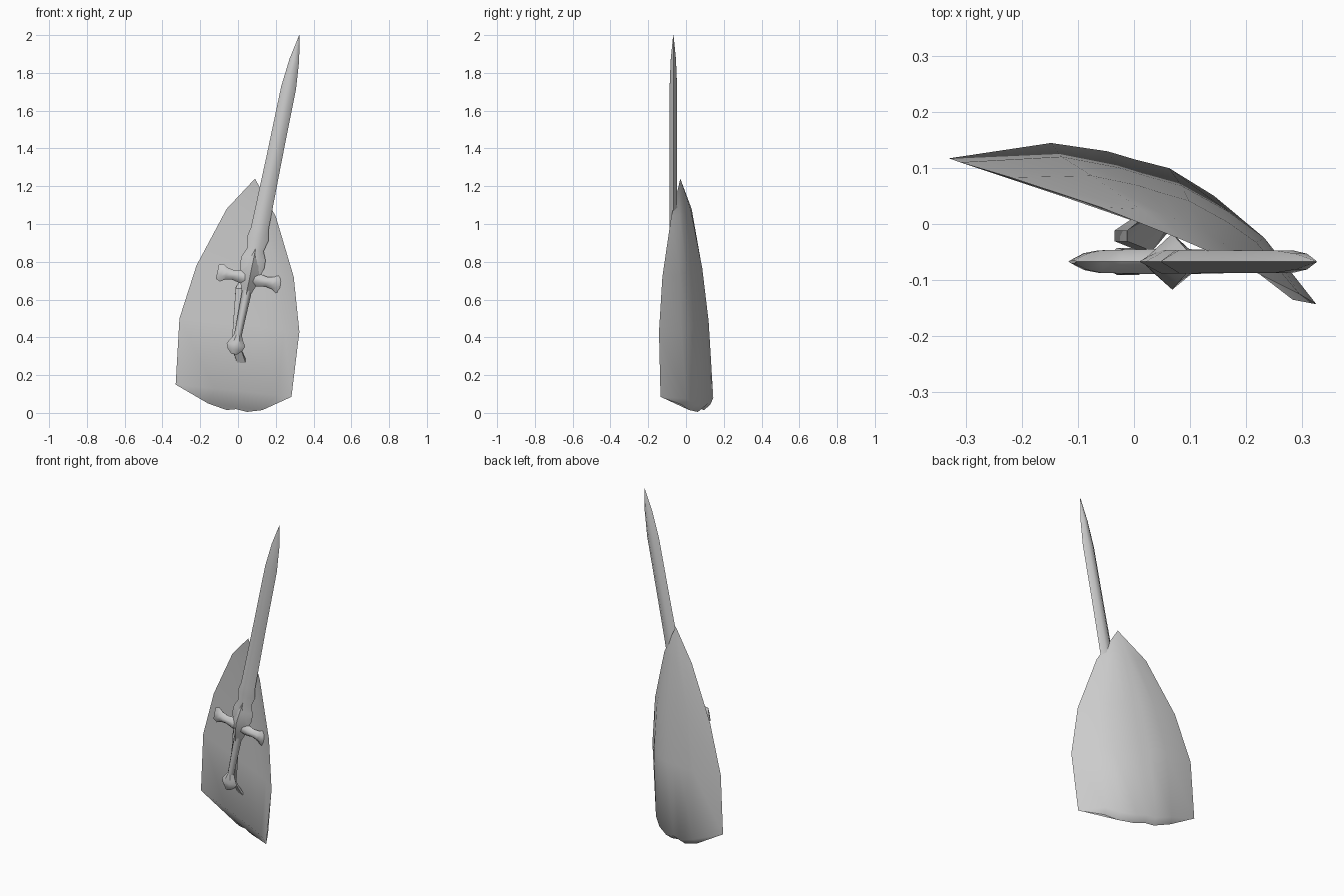
import bpy, bmesh, math
from mathutils import Vector as V

if "Cube" in bpy.data.objects:
    bpy.data.objects.remove(bpy.data.objects["Cube"])


def loft(name, rings, angle):
    """Skin a list of equal-length rings, cap both ends, smooth by angle."""
    bm = bmesh.new()
    rows = [[bm.verts.new(p) for p in r] for r in rings]
    n = len(rows[0])
    for a, b in zip(rows, rows[1:]):
        for i in range(n):
            j = (i + 1) % n
            bm.faces.new((a[i], a[j], b[j], b[i]))
    bm.faces.new(rows[0])
    bm.faces.new(rows[-1])
    bmesh.ops.remove_doubles(bm, verts=bm.verts, dist=0.0005)
    bmesh.ops.recalc_face_normals(bm, faces=bm.faces)
    mesh = bpy.data.meshes.new(name)
    bm.to_mesh(mesh)
    bm.free()
    ob = bpy.data.objects.new(name, mesh)
    bpy.context.collection.objects.link(ob)
    bpy.ops.object.select_all(action='DESELECT')
    ob.select_set(True)
    bpy.context.view_layer.objects.active = ob
    bpy.ops.object.shade_smooth_by_angle(angle=math.radians(angle))
    return ob


# Shield: each row runs left edge -> bulged back -> right edge -> hollow front;
# the last number is how strongly that row bulges
back = V((0.37, 0.93, 0)).normalized()
section = [(0, 0), (.24, .142), (.39, .179), (.47, .187), (.56, .2),
           (.70, .177), (.81, .141), (1, 0), (.86, -.038), (.65, -.04), (.33, -.022)]
low = ((-.33, .117, .15), (.283, -.135, .085))
edges = [(*low, .7), (*low, 1),
         ((-.31, .11, .50), (.325, -.143, .43), .78),
         ((-.22, .083, .78), (.295, -.125, .72), .72),
         ((-.06, .03, 1.08), (.20, -.078, 1.04), .6),
         ((.09, -.03, 1.24), (.09, -.03, 1.24), 1)]
bottom_z = [.05, .015, .02, .005, .015, .045]
rings = []
for left, right, bulge in edges:
    a, b = V(left), V(right)
    width = (b - a).length
    rings.append([a.lerp(b, f) + back * width * (h * bulge if h > 0 else -h)
                  for f, h in section])
# Lower rim curls under
for row, lift in ((0, 0), (1, .03)):
    for p, z in zip(rings[row][1:7], bottom_z):
        p.z = z + lift
loft("shield", rings, 58)

# Shield handle: flat strap bent back into the hollow at both ends
across = V((.93, -.37, 0))
path = [(.06, .02, .76), (.01, -.03, .66), (-.012, -.03, .35), (.018, .0, .275)]
strap = []
for k, p in enumerate(path):
    t = V((0, 0, .5)) if k in (0, 3) else V((0, 1, .25 if k == 1 else -.25))
    off = t.normalized() * .01
    side = across * .024
    c = V(p)
    strap.append([c - side - off, c + side - off, c + side + off, c - side + off])
loft("shield_handle", strap, 30)

# Sword frame: axis runs from pommel to tip, guard direction is perpendicular
origin = V((-.012, -.067, .355))
axis = V((.337, 0, 1.645)).normalized()
perp = V((axis.z, 0, -axis.x))
depth = V((0, 1, 0))
HEX = [(1, 0), (.4, 1), (-.4, 1), (-1, 0), (-.4, -1), (.4, -1)]
DIAMOND = [(1, 0), (0, 1), (-1, 0), (0, -1)]


def sword_part(name, stations, shape, angle, centre=origin, along=axis, wide=perp):
    loft(name, [[centre + along * s + wide * w * x + depth * t * y for x, y in shape]
                for s, w, t in stations], angle)


sword_part("blade", [(.36, .046, .021), (.43, .066, .021), (.475, .064, .021),
                     (.52, .044, .021), (.577, .058, .021), (.63, .047, .021),
                     (1.016, .042, .02), (1.393, .04, .02), (1.546, .026, .014),
                     (1.679, .001, .001)], HEX, 70)
sword_part("guard_centre", [(.27, .02, .02), (.34, .045, .038), (.40, .055, .05),
                            (.46, .05, .036), (.54, .005, .018)], DIAMOND, 60)
sword_part("grip", [(.03, .02, .018), (.15, .022, .02), (.30, .026, .022)], HEX, 70)
sword_part("pommel", [(-.045, .015, .01), (-.02, .04, .02), (.005, .05, .024),
                      (.035, .032, .022), (.06, .02, .018)], HEX, 40)

# Crossguard: narrow neck flaring out to both ends
half = [(.174, .038, .003), (.15, .048, .015), (.125, .032, .02), (.09, .026, .021),
        (.04, .036, .022)]
guard = [(-s, w, t) for s, w, t in half] + half[::-1]
sword_part("crossguard", guard, HEX, 60, origin + axis * .365, perp, axis)
